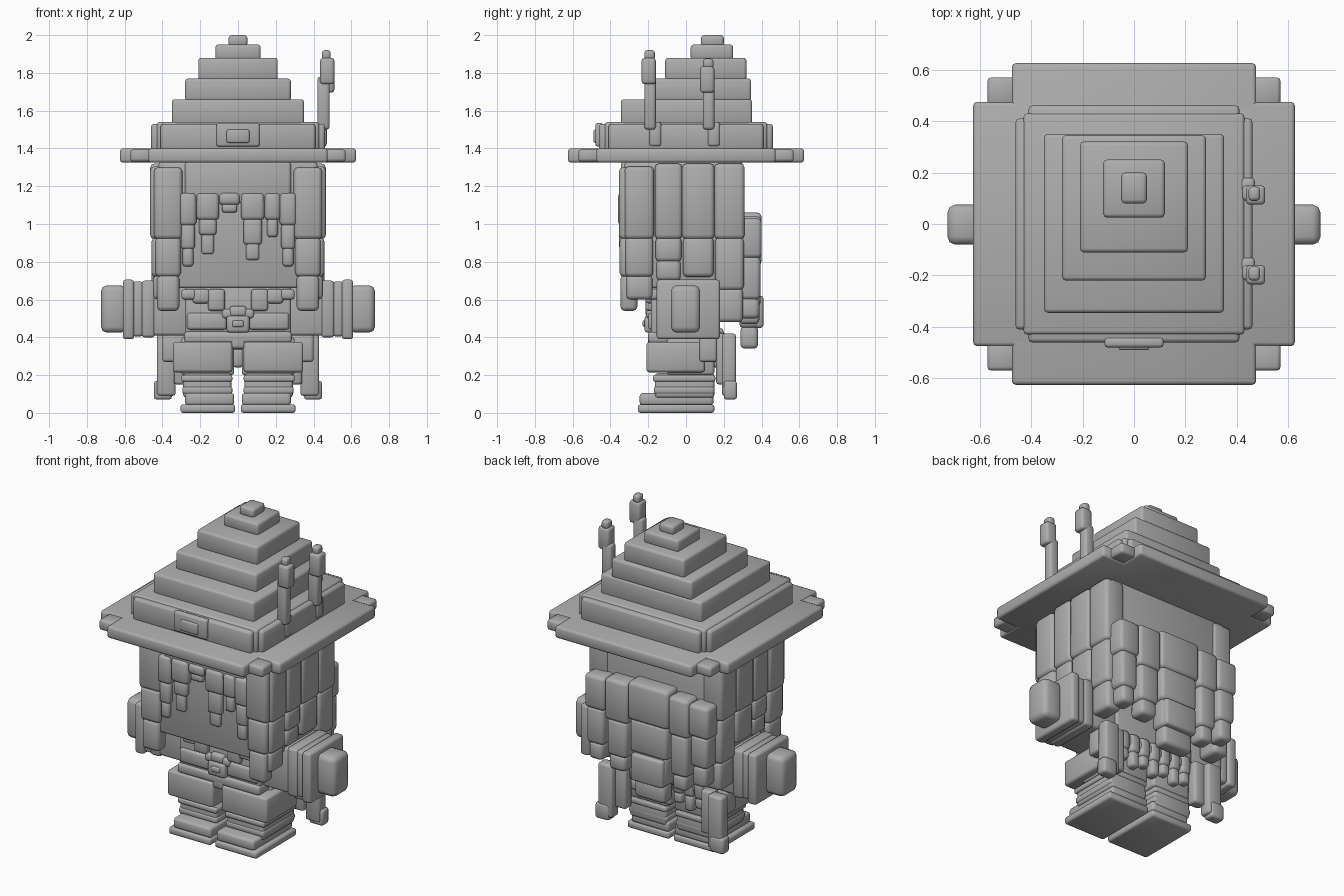
import bpy
import bmesh

if "Cube" in bpy.data.objects:
    bpy.data.objects.remove(bpy.data.objects["Cube"], do_unlink=True)

grey = bpy.data.materials.new("plain_grey")
grey.use_nodes = True
grey.diffuse_color = (.42, .42, .42, 1)
grey.node_tree.nodes["Principled BSDF"].inputs["Base Color"].default_value = grey.diffuse_color


def box(name, x, y, z, bevel=.015):
    """Softly rounded block spanning the three (low, high) ranges."""
    spans = [tuple(sorted(span)) for span in (x, y, z)]
    mesh = bpy.data.meshes.new(name)
    bm = bmesh.new()
    bmesh.ops.create_cube(bm, size=1)
    for vert in bm.verts:
        vert.co = [span[0] if co < 0 else span[1] for co, span in zip(vert.co, spans)]
    bm.to_mesh(mesh)
    bm.free()
    mesh.materials.append(grey)
    for face in mesh.polygons:
        face.use_smooth = True
    part = bpy.data.objects.new(name, mesh)
    bpy.context.collection.objects.link(part)
    rounding = part.modifiers.new("rounding", 'BEVEL')
    rounding.width = min([bevel] + [(span[1] - span[0]) * .3 for span in spans])
    rounding.segments = 2
    rounding.limit_method = 'NONE'
    return part


def pair(name, x, y, z, bevel=.015):
    """The same block on the left and on the right."""
    box("left_" + name, x, y, z, bevel)
    box("right_" + name, (-x[0], -x[1]), y, z, bevel)


def strand(name, x, y, levels, make=box, inset=.008):
    """Lock of hair: stacked blocks that narrow downwards."""
    for step, (top, low) in enumerate(zip(levels, levels[1:])):
        narrow = inset * step
        make(f"{name}_{step}", (x[0] + narrow, x[1] - narrow),
             (y[0] + narrow / 2, y[1] - narrow / 2), (low, top + .01), .022)


# Stepped hat crown, leaning backwards
crown = [(.35, -.345, .35, 1.53), (.28, -.22, .345, 1.66), (.21, -.11, .32, 1.77),
         (.12, .025, .25, 1.88), (.05, .08, .2, 1.95)]
tops = [tier[3] for tier in crown[1:]] + [2]
for tier, ((half, front, back, low), top) in enumerate(zip(crown, tops)):
    box(f"hat_tier_{tier}", (-half, half), (front, back), (low - .01, top))

# Hat band and cross-shaped brim with corner blocks
def cross(name, long, short, z):
    box(name + "_across", (-long, long), (-short, short), z)
    box(name + "_along", (-short, short), (-long, long), z)


cross("hat_band", .46, .41, (1.39, 1.53))
box("hat_band_core", (-.43, .43), (-.43, .43), (1.39, 1.54))
cross("hat_brim", .625, .475, (1.325, 1.4))
for y in ((-.57, -.46), (.46, .57)):
    pair("brim_corner", (.46, .57), y, (1.33, 1.395))
box("hat_buckle", (-.115, .115), (-.48, -.44), (1.41, 1.535))
box("hat_buckle_centre", (-.06, .06), (-.49, -.46), (1.43, 1.5))

# Two candles on the left of the brim
for name, y, drop in (("front_candle", -.195, 0), ("back_candle", .115, .045)):
    box(name + "_base", (.41, .47), (y, y + .065), (1.41, 1.54))
    box(name + "_stem", (.42, .485), (y - .025, y + .035), (1.5, 1.78 - drop))
    box(name + "_head", (.435, .51), (y - .04, y + .035), (1.74 - drop, 1.88 - drop))
    box(name + "_tip", (.445, .49), (y - .025, y + .03), (1.87 - drop, 1.92 - drop))

# Head
box("head", (-.42, .42), (-.325, .3), (.66, 1.33))
box("forehead", (-.28, .28), (-.345, -.2), (1.11, 1.33))

# Side hair: four columns on each side and a front corner lock
side = (.33, .465)
for name, y, levels in (
        ("first", (-.325, -.17), (1.295, .92, .72, .6)),
        ("second", (-.165, -.02), (1.31, .92, .8, .7)),
        ("third", (-.02, .15), (1.31, .92, .72)),
        ("fourth", (.15, .31), (1.31, .92, .65, .48))):
    strand(name + "_side_hair", side, y, levels, pair)
strand("corner_hair", (.295, .445), (-.355, -.25), (1.29, .92, .72, .54), pair)

# Fringe over the face
fringe = (-.36, -.29)
strand("outer_fringe", (.22, .31), fringe, (1.155, .99, .865, .775), pair)
for name, x, levels in (
        ("right_fringe", (-.22, -.1), (1.155, 1.02, .94, .84)),
        ("middle_fringe", (-.1, .01), (1.155, 1.1, 1.06)),
        ("left_fringe", (.015, .14), (1.155, 1.02, .89, .81)),
        ("small_fringe", (.14, .225), (1.155, 1.02, .93))):
    strand(name, x, fringe, levels, inset=.014)

# Back hair: five locks of different lengths
for name, x, levels in (
        ("far_left", (.29, .43), (1.02, .82, .6, .5)),
        ("left", (.13, .29), (1.03, .78, .56, .47)),
        ("middle", (-.15, .13), (1.05, .82, .62, .45, .34)),
        ("right", (-.29, -.15), (1.03, .8, .55, .46)),
        ("far_right", (-.43, -.29), (1.02, .83, .64, .52))):
    strand(name + "_back_hair", x, (.27, .4), levels, inset=.012)
box("middle_back_lock", (-.12, .1), (.31, .41), (.45, .62))

# Torso, collar and chest details
box("torso", (-.28, .28), (-.185, .18), (.35, .68))
pair("lapel", (.06, .27), (-.2, -.1), (.44, .53))
for name, x, low in (("inner", (.07, .16), .54), ("middle", (.15, .24), .58), ("outer", (.22, .3), .6)):
    pair(name + "_collar", x, (-.215, -.12), (low, .655))
pair("chest_tie", (.02, .085), (-.21, -.15), (.5, .55))
box("chest_knot", (-.045, .045), (-.215, -.15), (.51, .565))
box("belt", (-.285, .285), (-.2, .19), (.37, .43))
box("belt_buckle", (-.06, .06), (-.22, -.17), (.425, .515))
box("belt_buckle_centre", (-.03, .03), (-.23, -.2), (.455, .49))
box("belt_strap", (-.04, .04), (-.2, -.15), (.34, .43))

# Arms held straight out, with widening cuffs and square hands
pair("sleeve", (.25, .5), (-.14, .165), (.41, .69))
pair("upper_cuff", (.44, .51), (-.145, .17), (.4, .7))
pair("lower_cuff", (.5, .56), (-.14, .165), (.405, .695))
pair("cuff_rim", (.55, .61), (-.155, .18), (.39, .705))
pair("hand", (.59, .725), (-.08, .075), (.425, .675), .03)

# Trousers, legs and boots
pair("trouser_leg", (.03, .345), (-.21, .1), (.215, .375))
pair("trouser_seat", (.02, .3), (-.1, .15), (.2, .4))
pair("shin", (.035, .29), (-.165, .15), (.08, .21))
pair("boot_top", (.03, .3), (-.175, .155), (.165, .2))
pair("boot_ankle", (.03, .295), (-.17, .15), (.1, .14))
pair("boot_foot", (.02, .28), (-.245, .145), (.04, .105))
pair("boot_sole", (.015, .305), (-.255, .15), (0, .045))

# Coat tails and short strips hanging at the back
pair("coat_side", (.28, .4), (.07, .165), (.27, .42))
pair("tail_panel", (.33, .43), (.19, .265), (.09, .42))
pair("tail_tip", (.35, .445), (.2, .27), (.07, .17))
pair("tail_inner", (.26, .34), (.16, .23), (.15, .42))
for number in range(7):
    centre = (number - 3) * .075
    strand(f"back_strip_{number}", (centre - .035, centre + .035), (.12, .2),
           (.44, .33, .27 - .03 * (number % 2)), inset=.006)
